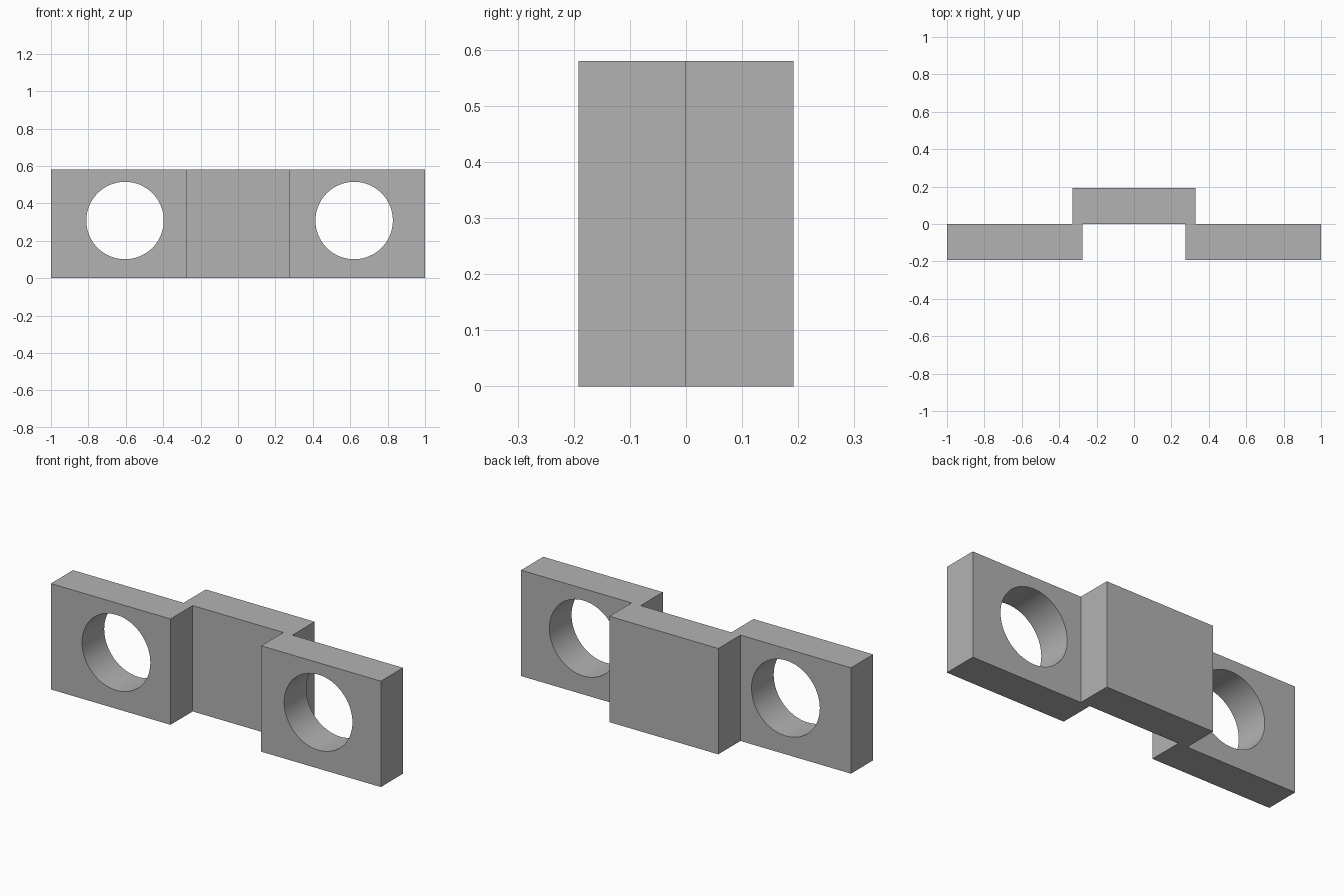
import bpy
import bmesh
from math import radians
from mathutils import Matrix, Vector

if "Cube" in bpy.data.objects:
    bpy.data.objects.remove(bpy.data.objects["Cube"], do_unlink=True)

HEIGHT = 0.58
HALF_DEPTH = 0.192
HOLE_RADIUS = 0.207
HOLE_Z = 0.308

grey = bpy.data.materials.new("plain_grey")
grey.use_nodes = True
colour = (0.45, 0.45, 0.45, 1)
grey.diffuse_color = colour
grey.node_tree.nodes["Principled BSDF"].inputs["Base Color"].default_value = colour


def new_object(name, bm):
    bmesh.ops.recalc_face_normals(bm, faces=bm.faces)
    mesh = bpy.data.meshes.new(name)
    bm.to_mesh(mesh)
    bm.free()
    mesh.materials.append(grey)
    obj = bpy.data.objects.new(name, mesh)
    bpy.context.collection.objects.link(obj)
    return obj


# Stepped plan outline, extruded upwards: two front lugs and a raised bridge behind
d = HALF_DEPTH
outline = [(-1, -d), (-0.275, -d), (-0.275, 0), (0.275, 0), (0.275, -d), (1, -d),
           (1, 0), (0.33, 0), (0.33, d), (-0.33, d), (-0.33, 0), (-1, 0)]
bm = bmesh.new()
base = bm.faces.new([bm.verts.new((x, y, 0)) for x, y in outline])
top = bmesh.ops.extrude_face_region(bm, geom=[base])["geom"]
bmesh.ops.translate(bm, vec=Vector((0, 0, HEIGHT)),
                    verts=[v for v in top if isinstance(v, bmesh.types.BMVert)])
bracket = new_object("stepped_bracket", bm)

# Round holes through both lugs
for side, x in (("right", -0.604), ("left", 0.621)):
    bm = bmesh.new()
    place = Matrix.Translation((x, -d / 2, HOLE_Z)) @ Matrix.Rotation(radians(90), 4, "X")
    bmesh.ops.create_cone(bm, cap_ends=True, segments=64, radius1=HOLE_RADIUS,
                          radius2=HOLE_RADIUS, depth=0.3, matrix=place)
    cutter = new_object(side + "_hole_cutter", bm)
    cutter.hide_render = True
    cutter.hide_set(True)
    cut = bracket.modifiers.new(side + "_hole", "BOOLEAN")
    cut.operation = "DIFFERENCE"
    cut.solver = "EXACT"
    cut.object = cutter

# Bake the cuts into the bracket, then discard the cutters
bpy.context.view_layer.update()
cut_mesh = bpy.data.meshes.new_from_object(
    bracket.evaluated_get(bpy.context.evaluated_depsgraph_get()))
bracket.modifiers.clear()
bracket.data = cut_mesh
for side in ("right", "left"):
    bpy.data.objects.remove(bpy.data.objects[side + "_hole_cutter"], do_unlink=True)

# Smooth hole walls with crisp edges
bpy.ops.object.select_all(action="DESELECT")
bracket.select_set(True)
bpy.context.view_layer.objects.active = bracket
bpy.ops.object.shade_smooth_by_angle(angle=radians(30))
